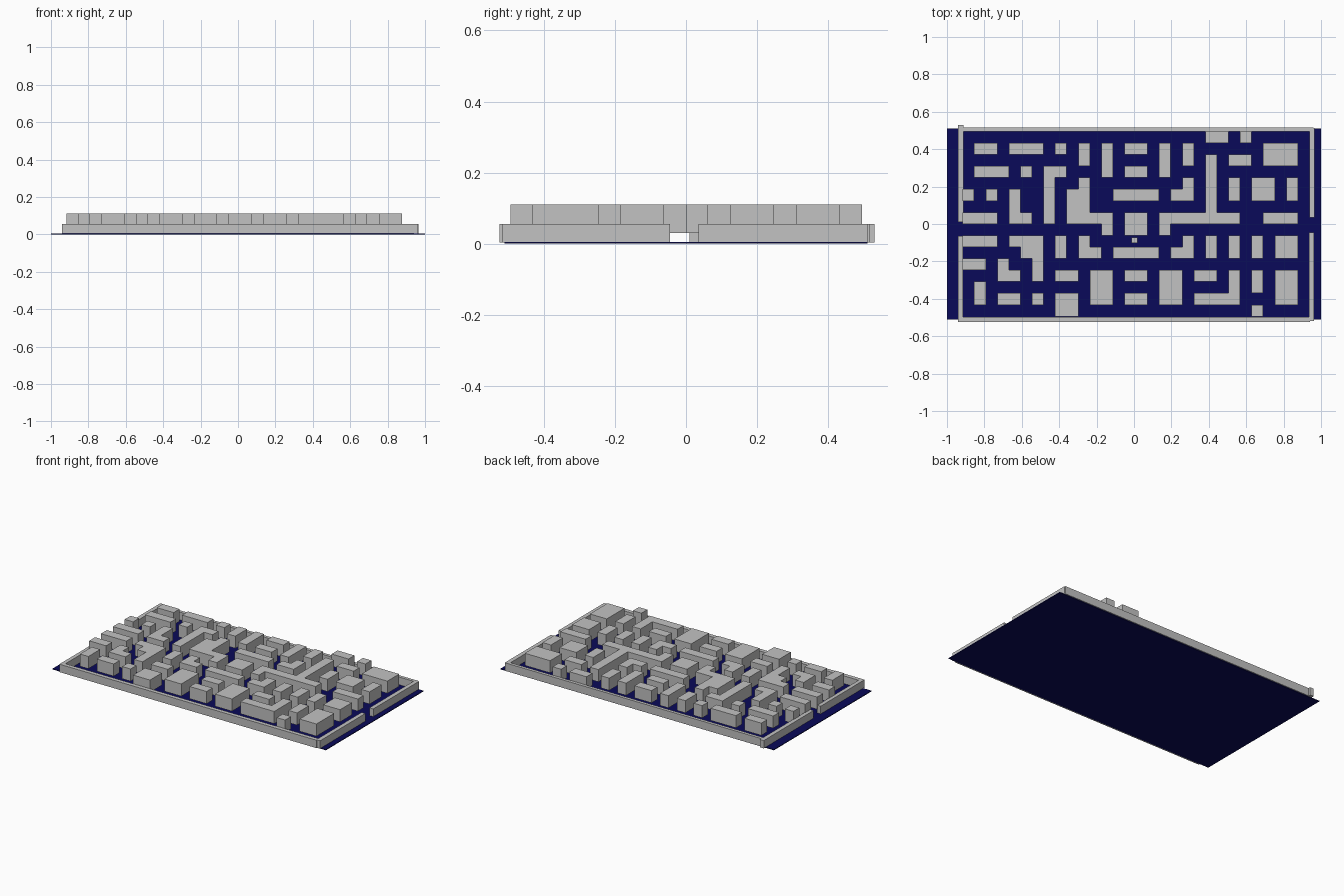
import bpy, bmesh

if "Cube" in bpy.data.objects:
    bpy.data.objects.remove(bpy.data.objects["Cube"])


def material(name, rgb):
    m = bpy.data.materials.new(name)
    m.diffuse_color = (*rgb, 1)
    m.use_nodes = True
    m.node_tree.nodes["Principled BSDF"].inputs["Base Color"].default_value = m.diffuse_color
    return m


GREY = material("light grey", (0.54, 0.54, 0.54))
NAVY = material("navy blue", (0.003, 0.003, 0.1))


def finish(name, bm, mat):
    bmesh.ops.recalc_face_normals(bm, faces=bm.faces)
    me = bpy.data.meshes.new(name)
    bm.to_mesh(me)
    bm.free()
    me.materials.append(mat)
    ob = bpy.data.objects.new(name, me)
    bpy.context.collection.objects.link(ob)
    return ob


def box(name, x0, x1, y0, y1, z0, z1, mat):
    bm = bmesh.new()
    bmesh.ops.create_cube(bm, size=1)
    for v in bm.verts:
        v.co = (x1 if v.co.x > 0 else x0,
                y1 if v.co.y > 0 else y0,
                z1 if v.co.z > 0 else z0)
    return finish(name, bm, mat)


# floor
box("floor", -1, 1, -0.51, 0.51, 0, 0.005, NAVY)

# low border walls, with a gap on the left and right sides
Z0, Z1 = 0.004, 0.056
box("back_wall", -0.94, 0.96, 0.495, 0.516, Z0, Z1, GREY)
box("front_wall", -0.94, 0.94, -0.524, -0.497, Z0, Z1, GREY)
box("left_wall_back", -0.94, -0.912, 0.01, 0.53, Z0, Z1, GREY)
box("left_wall_front", -0.94, -0.914, -0.524, -0.065, Z0, Z1, GREY)
box("right_wall_back", 0.937, 0.965, 0.035, 0.512, Z0, Z1, GREY)
box("right_wall_front", 0.935, 0.963, -0.518, -0.045, Z0, Z1, GREY)

# maze blocks stand on a square grid counted from the back left corner
PITCH, LEFT, BACK = 0.0618, -0.916, 0.495
cells = set()


def blocks(row, cols, w=1, h=1):
    """Fill a block w cells wide and h cells deep at each given column."""
    for c in cols:
        cells.update((c + i, row + j) for i in range(w) for j in range(h))


# back part of the maze
blocks(0, [21], 2)
blocks(0, [24])
blocks(1, [1, 14], 2)
blocks(1, [4], 3)
blocks(1, [8])
blocks(1, [10, 19], 1, 2)
blocks(1, [12, 17], 1, 3)
blocks(1, [26], 3, 2)
blocks(2, [21], 1, 5)
blocks(2, [23], 2)
blocks(3, [1], 3)
blocks(3, [5])
blocks(3, [7, 14], 2)
# middle part
blocks(4, [7], 1, 4)
blocks(4, [10, 19])
blocks(4, [23, 28], 1, 2)
blocks(4, [25], 2, 2)
blocks(5, [0, 2])
blocks(5, [4], 1, 2)
blocks(5, [9], 2, 3)
blocks(5, [13], 4)
blocks(5, [18], 2)
blocks(7, [0, 26], 3)
blocks(7, [4, 11], 2)
blocks(7, [14], 2, 2)
blocks(7, [17], 7)
blocks(8, [12, 17])
blocks(9, [0], 3)
blocks(9, [4, 10, 19])
blocks(9, [5, 27], 2, 2)
blocks(9, [8, 21, 23, 25], 1, 2)
blocks(10, [10, 18], 2)
blocks(10, [13], 4)
# front part
blocks(11, [0], 2)
blocks(11, [3])
blocks(11, [6], 1, 2)
blocks(12, [3, 8, 14, 20], 2)
blocks(12, [11, 17, 27], 2, 3)
blocks(12, [23], 1, 3)
blocks(12, [25], 1, 2)
blocks(13, [1], 1, 2)
blocks(14, [3, 14], 2)
blocks(14, [6])
blocks(14, [8], 2, 2)
blocks(14, [20], 4)
blocks(15, [25])

# filled cells become joined faces, raised together so each block is one solid
bm = bmesh.new()
corners = {}


def corner(c, r):
    if (c, r) not in corners:
        corners[c, r] = bm.verts.new((LEFT + c * PITCH, BACK - r * PITCH, 0.03))
    return corners[c, r]


for c, r in sorted(cells):
    bm.faces.new([corner(c, r), corner(c, r + 1),
                  corner(c + 1, r + 1), corner(c + 1, r)])
ext = bmesh.ops.extrude_face_region(bm, geom=bm.faces[:], use_keep_orig=True)
for g in ext["geom"]:
    if isinstance(g, bmesh.types.BMVert):
        g.co.z = 0.111
finish("maze_blocks", bm, GREY)

# small block in the middle corridor
box("small_block", -0.014, 0.018, -0.102, -0.072, 0.02, 0.055, GREY)
